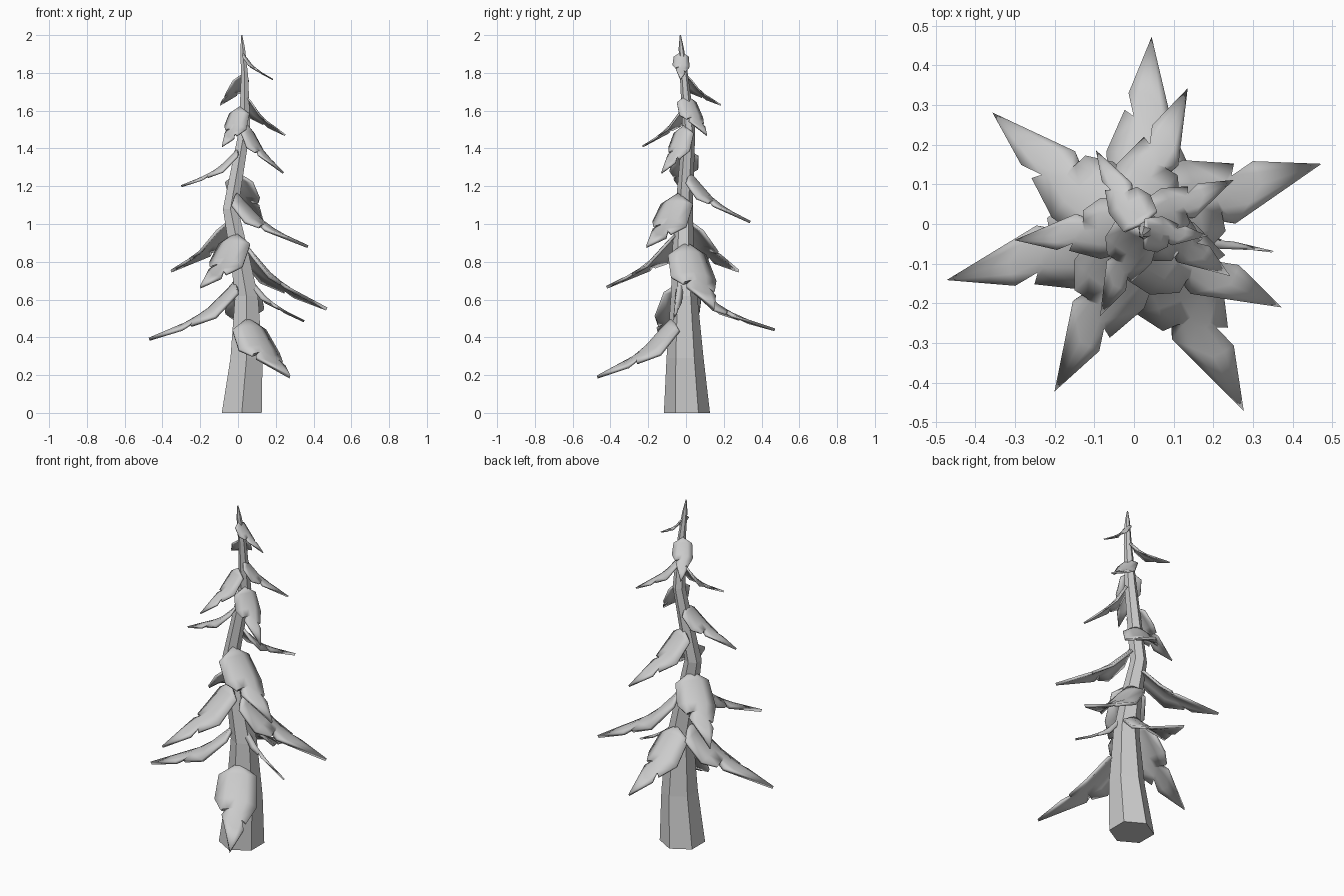
import bpy, bmesh, math
from mathutils import Vector

if "Cube" in bpy.data.objects:
    bpy.data.objects.remove(bpy.data.objects["Cube"])

grey = bpy.data.materials.new("plain grey")
grey.diffuse_color = (0.6, 0.6, 0.6, 1)
grey.use_nodes = True
grey.node_tree.nodes["Principled BSDF"].inputs["Base Color"].default_value = grey.diffuse_color


def finish(name, bm):
    bmesh.ops.remove_doubles(bm, verts=bm.verts, dist=0.0005)
    bmesh.ops.recalc_face_normals(bm, faces=bm.faces)
    me = bpy.data.meshes.new(name)
    bm.to_mesh(me)
    bm.free()
    me.materials.append(grey)
    ob = bpy.data.objects.new(name, me)
    bpy.context.collection.objects.link(ob)
    return ob


# Trunk: bent, tapering hexagonal rings (z, x, y, radius)
rings = [(0, .02, .005, .122), (.29, .045, -.005, .098), (.62, .045, -.01, .07),
         (.88, .0, -.015, .056), (1.08, -.04, -.01, .046), (1.5, .035, .015, .034),
         (1.78, .035, -.01, .022), (1.93, .025, -.025, .014), (2.0, .02, -.03, .003)]
bm = bmesh.new()
loops = []
for z, x, y, r in rings:
    loops.append([bm.verts.new((x + r * math.sin(i * math.pi / 3),
                                y + r * math.cos(i * math.pi / 3), z)) for i in range(6)])
for a, b in zip(loops, loops[1:]):
    for i in range(6):
        bm.faces.new((a[i], a[(i + 1) % 6], b[(i + 1) % 6], b[i]))
bm.faces.new(loops[0])
bm.faces.new(loops[-1])
finish("trunk", bm)

# Leaf outline as fractions of length: (along, half width), notched on each side
MID = [0, .1, .35, .46, .52, .70, 1]
LEFT = [(0, 0), (.09, .18), (.40, .205), (.62, .12), (.58, .075), (.71, .105), (1, 0)]
RIGHT = [(0, 0), (.09, .18), (.33, .205), (.47, .135), (.43, .08), (.53, .12), (1, 0)]


def leaf(name, root, tip, width=1.0):
    root, tip = Vector(root), Vector(tip)
    chord = tip - root
    size = chord.length
    side = Vector((0, 0, 1)).cross(chord).normalized()
    up = chord.normalized().cross(side)

    def point(t, w):
        sag = 0.40 * t * (1 - t) * (1 - .35 * t)
        return root + chord * t + side * (w * size * width) - up * (size * (sag + 1.5 * w * w))

    bm = bmesh.new()
    rows = []
    for m, (lt, lw), (rt, rw) in zip(MID, LEFT, RIGHT):
        pts = [point(lt, lw), point((lt + m) / 2, lw / 2), point(m, 0),
               point((rt + m) / 2, -rw / 2), point(rt, -rw)]
        rows.append([bm.verts.new(p) for p in pts])
    for a, b in zip(rows, rows[1:]):
        for i in range(4):
            bm.faces.new((a[i], b[i], b[i + 1], a[i + 1]))
    ob = finish(name, bm)
    ob.data.shade_smooth()
    solid = ob.modifiers.new("thickness", "SOLIDIFY")
    solid.thickness = 0.03 * size
    solid.offset = 0


# Leaves from bottom to top: root on the trunk, drooping tip
leaves = [((.05, -.07, .50), (.275, -.47, .19)),
          ((.03, .04, .69), (.045, .47, .44)),
          ((-.01, -.01, .70), (-.47, -.14, .39)),
          ((.03, .0, .90), (.47, .15, .55)),
          ((-.01, -.05, .95), (-.20, -.42, .665)),
          ((-.04, .01, 1.02), (-.355, .28, .75)),
          ((-.01, -.04, 1.16), (.37, -.21, .88)),
          ((.0, .02, 1.27), (.135, .34, 1.01)),
          ((.0, .0, 1.40), (-.30, -.04, 1.20)),
          ((.05, -.01, 1.52), (.24, -.13, 1.27)),
          ((.01, -.01, 1.62), (-.085, -.23, 1.41)),
          ((.04, .0, 1.68), (.25, .11, 1.47)),
          ((.02, .0, 1.79), (-.095, .185, 1.63)),
          ((.025, -.025, 1.91), (.185, -.03, 1.765))]
for i, (root, tip) in enumerate(leaves):
    leaf(f"leaf_{i + 1}", root, tip)

# Thin curled twig
leaf("twig", (.06, -.03, .72), (.35, -.07, .485), 0.2)
